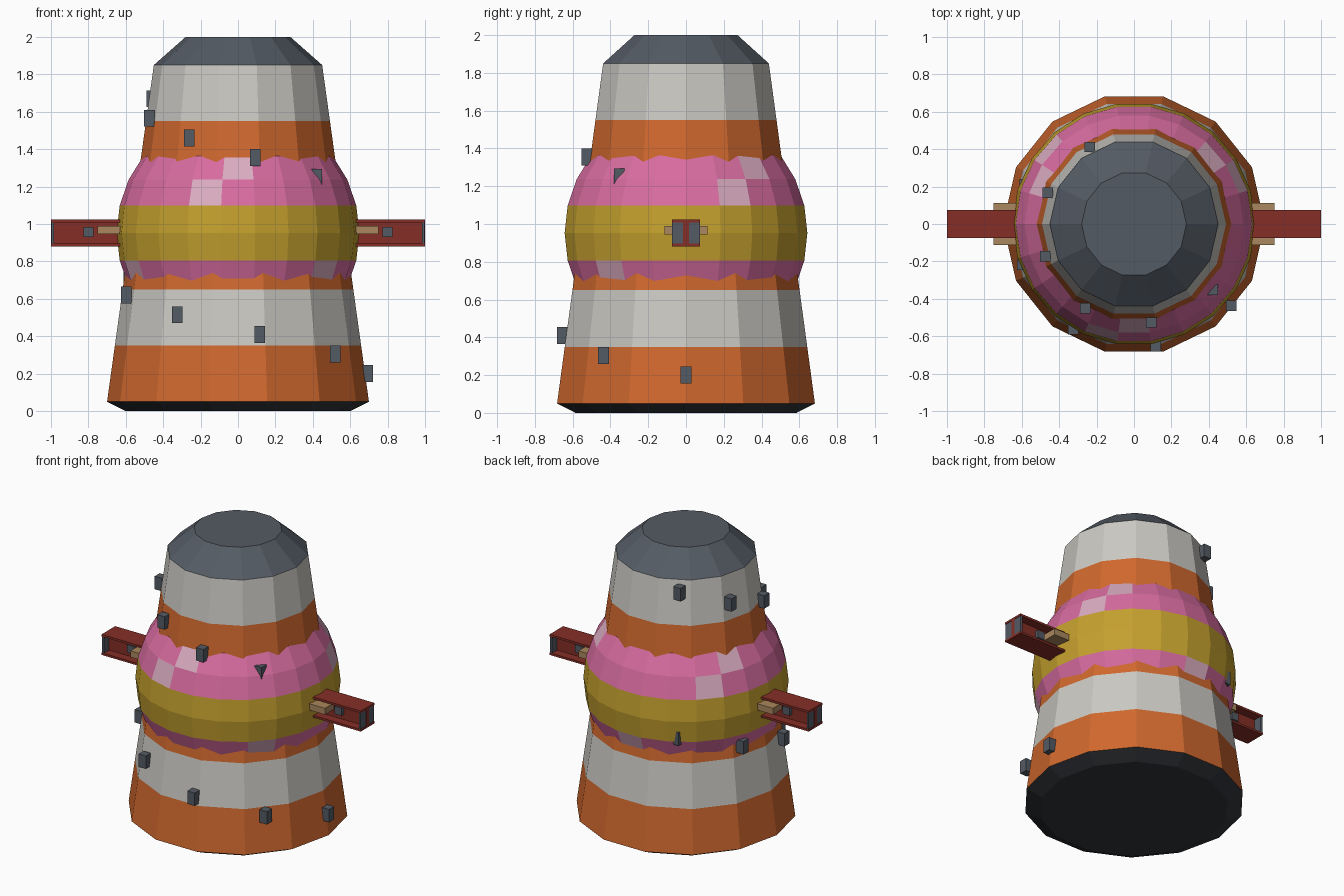
import bpy, bmesh, math
from mathutils import Matrix

old = bpy.data.objects.get("Cube")
if old:
    bpy.data.objects.remove(old, do_unlink=True)


def linear(c):
    c /= 255
    return c / 12.92 if c <= 0.04045 else ((c + 0.055) / 1.055) ** 2.4


def material(name, *rgb):
    m = bpy.data.materials.new(name)
    m.use_nodes = True
    col = [linear(c) for c in rgb] + [1]
    m.diffuse_color = col
    m.node_tree.nodes["Principled BSDF"].inputs["Base Color"].default_value = col
    return m


ORANGE = material("orange", 208, 104, 46)
WHITE = material("off white", 203, 201, 195)
YELLOW = material("mustard", 196, 160, 46)
PINK = material("pink", 216, 108, 160)
PALE = material("pale pink", 218, 172, 192)
SLATE = material("slate", 84, 91, 100)
DARK = material("charcoal", 50, 53, 58)
RED = material("dark red", 134, 46, 38)
TAN = material("tan", 170, 135, 94)


def finish(bm, name, mats):
    bmesh.ops.recalc_face_normals(bm, faces=bm.faces)
    me = bpy.data.meshes.new(name)
    bm.to_mesh(me)
    bm.free()
    ob = bpy.data.objects.new(name, me)
    for m in mats:
        me.materials.append(m)
    bpy.context.collection.objects.link(ob)
    return ob


def lathe(name, profile, sides, mats, rule):
    """Spin (radius, z) points; rule(band, segment) picks the material slot."""
    bm = bmesh.new()
    rings = []
    for r, z in profile:
        angles = [math.tau * k / sides for k in range(sides)]
        rings.append([bm.verts.new((r * math.cos(a), r * math.sin(a), z)) for a in angles])
    for j in range(len(rings) - 1):
        lo, hi = rings[j], rings[j + 1]
        for k in range(sides):
            n = (k + 1) % sides
            f = bm.faces.new((lo[k], lo[n], hi[n], hi[k]))
            f.material_index = rule(j, k)
    bm.faces.new(rings[0][::-1]).material_index = rule(0, 0)
    bm.faces.new(rings[-1]).material_index = rule(len(rings) - 2, 0)
    return finish(bm, name, mats)


def box(name, centre, size, mat):
    bm = bmesh.new()
    bmesh.ops.create_cube(bm, size=1, matrix=Matrix.Translation(centre) @ Matrix.Diagonal((*size, 1)))
    return finish(bm, name, [mat])


# Striped tower with a bevelled base and cap
def tower_radius(z):
    return 0.7 - 0.25 * (z - 0.05) / 1.8


stripes = [(tower_radius(z), z) for z in (0.05 + 0.3 * i for i in range(7))]
lathe("tower", [(0.6, 0)] + stripes + [(0.28, 2)], 14, [ORANGE, WHITE, DARK, SLATE],
      lambda j, k: 2 if j == 0 else 3 if j == 7 else (j - 1) % 2)

# Bulging ring: mustard waist, pink shoulders, scattered pale panels
LATS = 14
bulge = [(0.649 * math.cos(i * math.pi / LATS), 0.952 + 0.657 * math.sin(i * math.pi / LATS))
         for i in range(-5, 6)]
PALE_PANELS = {3: 5, 6: 1, 7: 2}


def bulge_rule(j, k):
    if j in (4, 5):
        return 0
    return 2 if PALE_PANELS.get(j) == k % 7 else 1


lathe("bulge", bulge, 22, [YELLOW, PINK, PALE], bulge_rule)

# Spiral of small blocks climbing the tower
for i in range(16):
    z = 0.2 + 0.105 * i
    a = math.radians(-40 * i)
    r = tower_radius(z) + 0.015
    box(f"spiral_block_{i + 1}", (r * math.cos(a), r * math.sin(a), z), (0.056, 0.056, 0.09), SLATE)

# I-beam arms on both sides
for side, s in (("left", 1), ("right", -1)):
    for level, dz in (("upper", 0.064), ("lower", -0.064)):
        box(f"{side}_{level}_flange", (s * 0.8, 0, 0.952 + dz), (0.4, 0.15, 0.015), RED)
    box(f"{side}_web", (s * 0.8, 0, 0.952), (0.4, 0.03, 0.125), RED)
    box(f"{side}_bracket", (s * 0.675, 0, 0.968), (0.15, 0.226, 0.045), TAN)
    for face, t in (("back", 1), ("front", -1)):
        box(f"{side}_{face}_end_plate", (s * 0.99, t * 0.044, 0.952), (0.014, 0.058, 0.125), SLATE)
        box(f"{side}_{face}_bolt", (s * 0.8, t * 0.025, 0.957), (0.054, 0.03, 0.054), SLATE)
